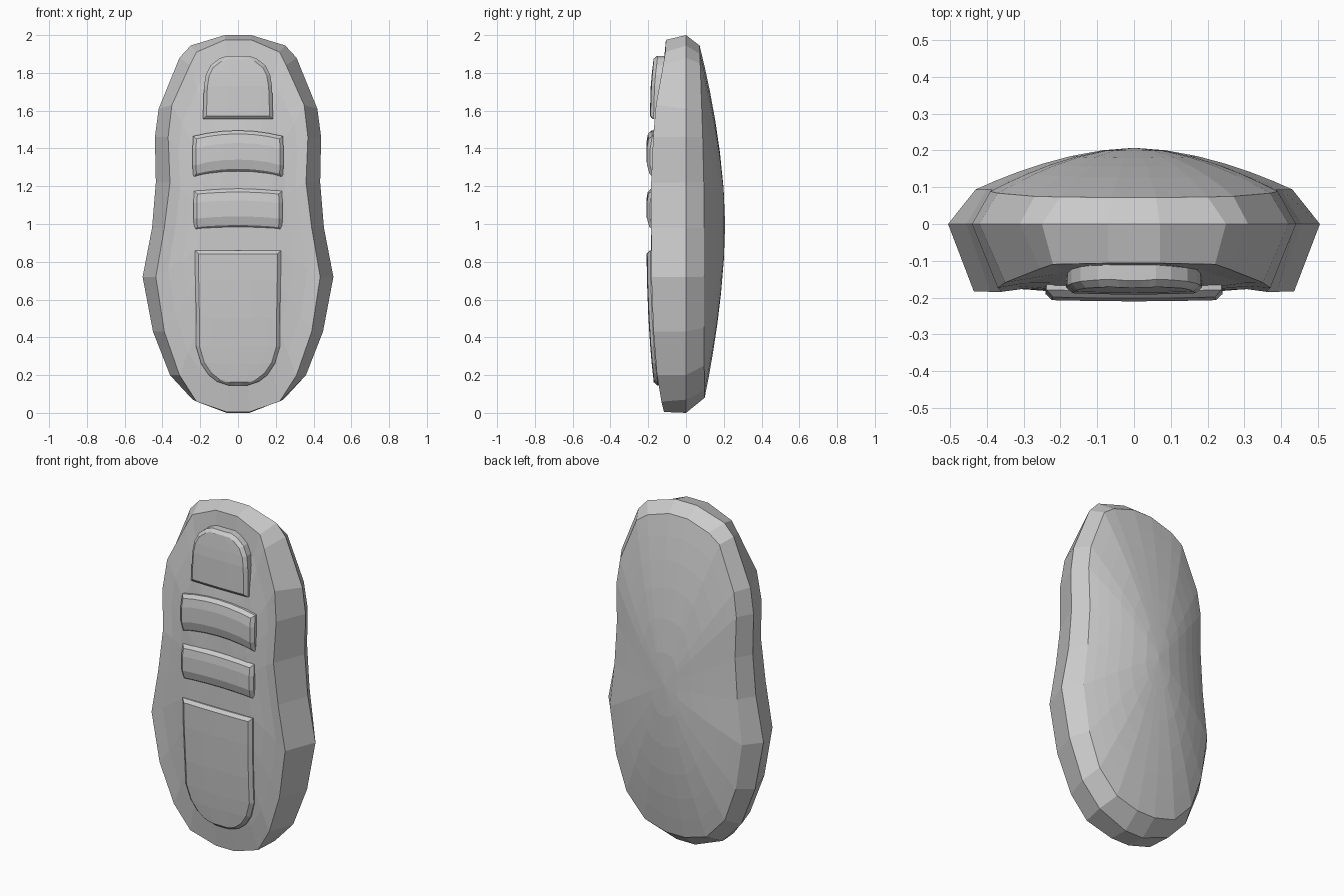
import bpy, bmesh

if "Cube" in bpy.data.objects:
    bpy.data.objects.remove(bpy.data.objects["Cube"])


def interp(table, t):
    for (a, va), (b, vb) in zip(table, table[1:]):
        if t <= b:
            return va + (vb - va) * max(0, (t - a) / (b - a))
    return table[-1][1]


def finish(name, bm):
    bmesh.ops.recalc_face_normals(bm, faces=bm.faces[:])
    me = bpy.data.meshes.new(name)
    bm.to_mesh(me)
    bm.free()
    ob = bpy.data.objects.new(name, me)
    bpy.context.collection.objects.link(ob)
    return ob


# half outlines as (x, z): widest seam, front rim, back dome edge
SEAM = [(.06, 0), (.24, .07), (.36, .2), (.45, .43), (.505, .72), (.455, .98),
        (.435, 1.22), (.44, 1.46), (.42, 1.61), (.31, 1.88), (.25, 1.945), (.07, 2)]
RIM = [(.06, .005), (.22, .06), (.31, .2), (.39, .43), (.435, .72), (.39, .98),
       (.36, 1.22), (.37, 1.46), (.35, 1.63), (.255, 1.84), (.22, 1.91), (.07, 1.975)]
EDGE = [(.06, .08), (.2, .12), (.32, .25), (.39, .45), (.43, .72), (.40, .98),
        (.385, 1.22), (.39, 1.46), (.37, 1.6), (.27, 1.85), (.2, 1.9), (.06, 1.945)]
# depth of the front face and of the dome edge by height
FRONT = [(0, -.115), (.1, -.14), (.3, -.167), (.7, -.183), (1.2, -.185),
         (1.5, -.172), (1.65, -.157), (1.9, -.11), (2, -.105)]
BACK = [(0, .1), (.4, .094), (1.3, .094), (2, .07)]


def ring(bm, half, depth, s=1.0):
    pts = half + [(-x, z) for x, z in reversed(half)]
    out = []
    for x, z in pts:
        z2 = 1 + (z - 1) * s
        out.append(bm.verts.new((x * s, depth(z, z2), z2)))
    return out


# body: concentric rings from the front face round to the dome
bm = bmesh.new()
rings = []
for s, dip in ((.3, 0), (.5, 0), (.68, .006), (.85, .008), (1, 0)):
    rings.append(ring(bm, RIM, lambda z, z2, d=dip: interp(FRONT, z2) + d, s))
rings.append(ring(bm, SEAM, lambda z, z2: 0.0))
for s in (1, .88, .74, .58, .4, .2):
    rings.append(ring(bm, EDGE, lambda z, z2, s=s: interp(BACK, z)
                      + (.207 - interp(BACK, z)) * (1 - s ** 1.75), s))
n = len(rings[0])
for a, b in zip(rings, rings[1:]):
    for i in range(n):
        j = (i + 1) % n
        bm.faces.new((a[i], a[j], b[j], b[i]))
for r, y in ((rings[0], -.185), (rings[-1], .207)):
    c = bm.verts.new((0, y, 1))
    for i in range(n):
        bm.faces.new((r[i], r[(i + 1) % n], c))
finish("handset_body", bm)


def button(name, rows, face, arc=0.0, cols=6):
    """Patch of rows (z, half width), bevelled edge and skirt sunk into the body."""
    bm = bmesh.new()
    grid = []
    for z, w in rows:
        row = []
        for k in range(cols + 1):
            u = 2 * k / cols - 1
            zz = z + arc * (1 - u * u)
            row.append(bm.verts.new((u * w, interp(face, z) + .018 - .004 * (1 - u * u), zz)))
        grid.append(row)
    for a, b in zip(grid, grid[1:]):
        for k in range(cols):
            bm.faces.new((a[k], a[k + 1], b[k + 1], b[k]))
    border = [e for e in bm.edges if e.is_boundary]
    top = bm.faces[:]
    ext = bmesh.ops.extrude_edge_only(bm, edges=border)["geom"]
    for v in ext:
        if isinstance(v, bmesh.types.BMVert):
            v.co.y = -.10
    bmesh.ops.recalc_face_normals(bm, faces=bm.faces[:])
    bmesh.ops.inset_region(bm, faces=top, thickness=.018, depth=0, use_even_offset=True)
    for v in {v for f in top for v in f.verts}:
        v.co.y -= .016
    return finish(name, bm)


# buttons from top to bottom
button("power_button", [(1.555, .185), (1.65, .183), (1.73, .18), (1.79, .17),
                        (1.84, .145), (1.875, .10), (1.89, .06)],
       [(1.55, -.19), (1.75, -.184), (1.89, -.168)])
STRIP = [(0, -.19), (.06, -.208), (.17, -.208), (.24, -.192)]
for name, z0, h, w, arc in (("upper_strip_button", 1.245, .22, .243, .03),
                            ("lower_strip_button", .965, .21, .238, .012)):
    button(name, [(z0 + h * t, w - .006 * abs(2 * t - 1)) for t in (0, .3, .7, 1)],
           [(z0 + a, y) for a, y in STRIP], arc)
button("large_pad", [(.145, .05), (.165, .11), (.2, .155), (.26, .195), (.35, .222),
                     (.5, .222), (.7, .226), (.86, .228)],
       [(.14, -.166), (.3, -.184), (.5, -.197), (.65, -.204), (.86, -.207)])
